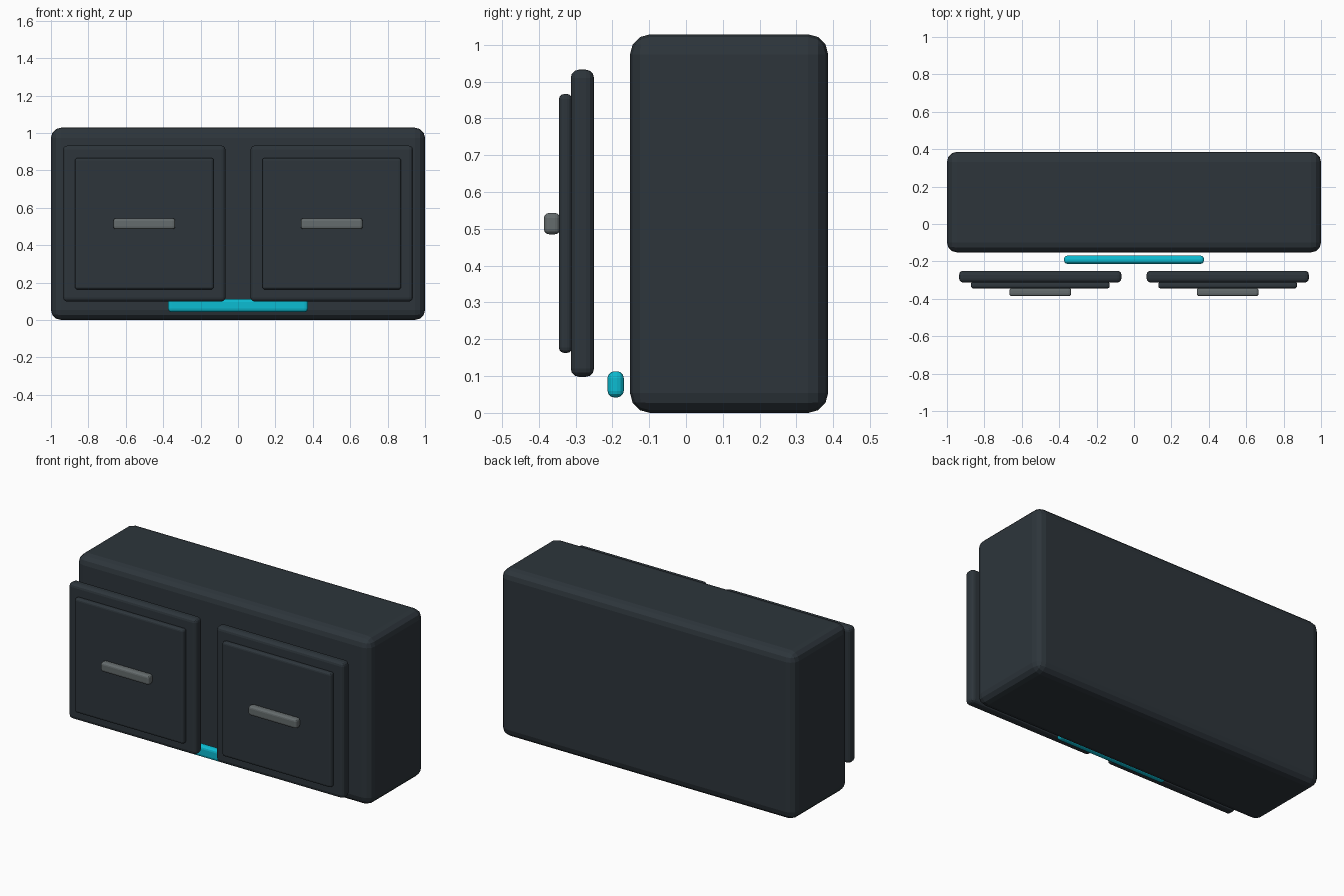
import bpy

if "Cube" in bpy.data.objects:
    bpy.data.objects.remove(bpy.data.objects["Cube"])


def material(name, hex_code):
    srgb = [int(hex_code[i:i + 2], 16) / 255 for i in (0, 2, 4)]
    lin = [c / 12.92 if c <= 0.04045 else ((c + 0.055) / 1.055) ** 2.4 for c in srgb]
    m = bpy.data.materials.new(name)
    m.diffuse_color = (*lin, 1)
    m.use_nodes = True
    m.node_tree.nodes["Principled BSDF"].inputs["Base Color"].default_value = m.diffuse_color
    return m


charcoal = material("charcoal", "2d353b")
grey = material("handle grey", "656c6d")
cyan = material("cyan", "0cbcd2")


def box(name, lo, hi, bevel, mat):
    """Rounded box between two corners."""
    centre = [(a + b) / 2 for a, b in zip(lo, hi)]
    bpy.ops.mesh.primitive_cube_add(size=1, location=centre)
    ob = bpy.context.object
    ob.name = name
    ob.scale = [b - a for a, b in zip(lo, hi)]
    bpy.ops.object.transform_apply(location=False, rotation=False, scale=True)
    mod = ob.modifiers.new("rounding", "BEVEL")
    mod.width = bevel
    mod.segments = 3
    ob.data.materials.append(mat)
    return ob


# Cabinet body
box("cabinet_body", (-1, -0.152, 0), (1, 0.386, 1.028), 0.054, charcoal)

# Light strip under the doors
box("light_strip", (-0.374, -0.213, 0.042), (0.374, -0.169, 0.113), 0.018, cyan)

# Two doors, each with a raised panel and a handle
for side, x in (("left", -0.501), ("right", 0.501)):
    box(side + "_door", (x - 0.434, -0.313, 0.098), (x + 0.434, -0.25, 0.932), 0.022, charcoal)
    box(side + "_panel", (x - 0.371, -0.345, 0.163), (x + 0.371, -0.309, 0.866), 0.014, charcoal)
    box(side + "_handle", (x - 0.165, -0.386, 0.485), (x + 0.165, -0.342, 0.543), 0.014, grey)
